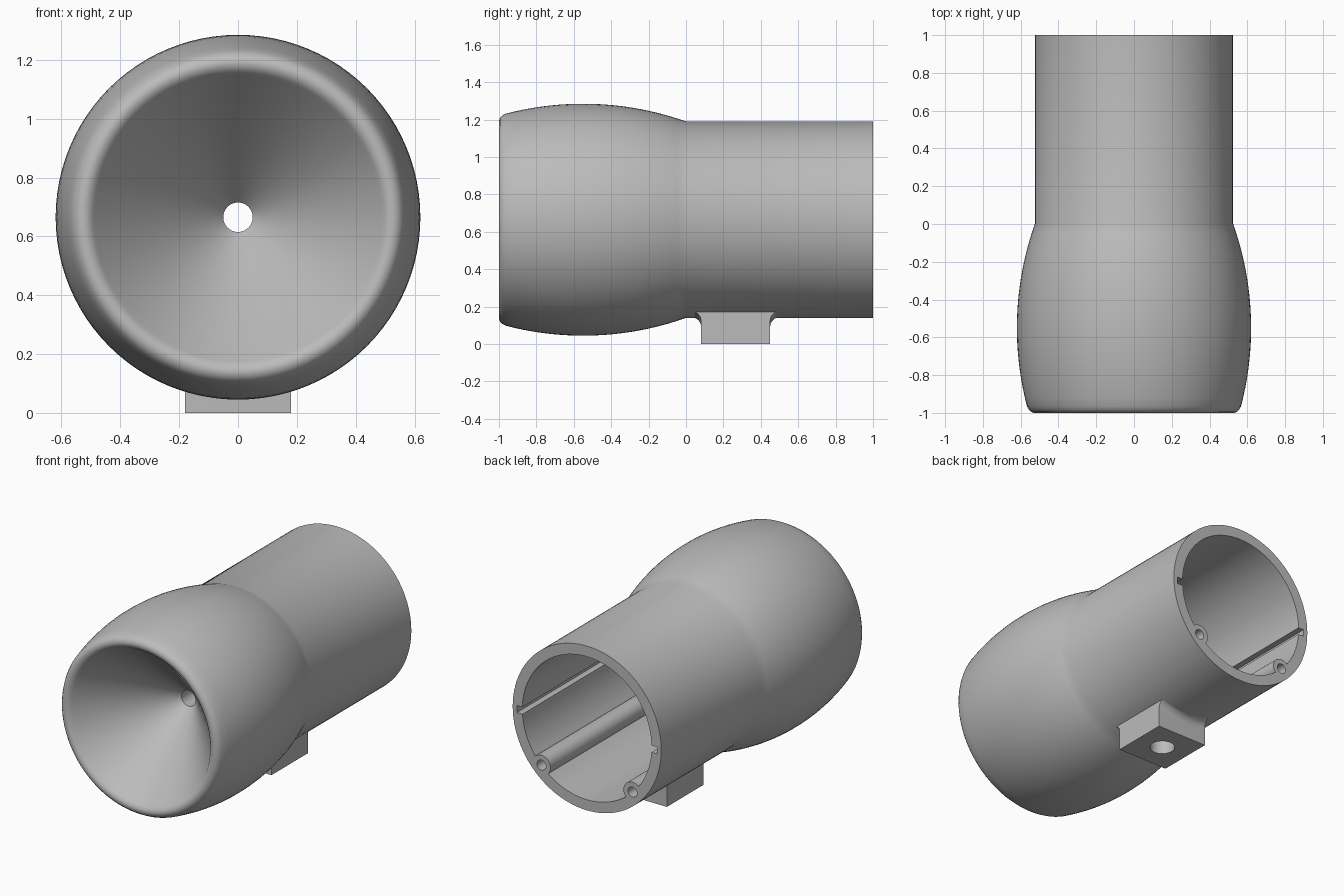
import bpy, bmesh, math
from mathutils import Matrix, Vector

AXIS_Z = 0.665      # height of the barrel axis
TUBE_R = 0.525
BORE_R = 0.457
BORE_END = -0.38

cube = bpy.data.objects.get("Cube")
if cube:
    bpy.data.objects.remove(cube, do_unlink=True)

grey = bpy.data.materials.new("plain grey")
grey.use_nodes = True
colour = (0.5, 0.5, 0.5, 1)
grey.diffuse_color = colour
grey.node_tree.nodes["Principled BSDF"].inputs["Base Color"].default_value = colour


def make_object(name, bm):
    bmesh.ops.recalc_face_normals(bm, faces=bm.faces)
    mesh = bpy.data.meshes.new(name)
    bm.to_mesh(mesh)
    bm.free()
    mesh.materials.append(grey)
    obj = bpy.data.objects.new(name, mesh)
    bpy.context.collection.objects.link(obj)
    return obj


def lathe(name, profile, steps=96):
    """Spin a closed (radius, y) outline about the barrel axis."""
    bm = bmesh.new()
    rings = []
    for i in range(steps):
        a = 2 * math.pi * i / steps
        rings.append([bm.verts.new((r * math.cos(a), y, AXIS_Z + r * math.sin(a)))
                      for r, y in profile])
    n = len(profile)
    for i in range(steps):
        a, b = rings[i], rings[(i + 1) % steps]
        for j in range(n):
            k = (j + 1) % n
            bm.faces.new((a[j], a[k], b[k], b[j]))
    return make_object(name, bm)


def rod(name, start, end, radius, steps=32):
    start, end = Vector(start), Vector(end)
    turn = (end - start).to_track_quat('Z', 'Y').to_matrix().to_4x4()
    bm = bmesh.new()
    bmesh.ops.create_cone(bm, cap_ends=True, segments=steps, radius1=radius,
                          radius2=radius, depth=(end - start).length,
                          matrix=Matrix.Translation((start + end) / 2) @ turn)
    return make_object(name, bm)


def box(name, centre, size):
    bm = bmesh.new()
    bmesh.ops.create_cube(bm, size=1, matrix=Matrix.Translation(centre)
                          @ Matrix.Diagonal((*size, 1)))
    return make_object(name, bm)


def combine(target, tool, operation):
    """Apply a boolean and discard the tool."""
    tool.hide_render = True
    mod = target.modifiers.new(operation, 'BOOLEAN')
    mod.operation, mod.object, mod.solver = operation, tool, 'EXACT'
    bpy.context.view_layer.objects.active = target
    bpy.ops.object.modifier_apply(modifier=mod.name)
    bpy.data.objects.remove(tool, do_unlink=True)


def smooth(obj):
    bpy.ops.object.select_all(action='DESELECT')
    obj.select_set(True)
    bpy.context.view_layer.objects.active = obj
    bpy.ops.object.shade_smooth_by_angle(angle=math.radians(30))


# Barrel: straight tube, swelling front, rounded lip, funnel and rear bore
swell_r = 1.64
outline = [(BORE_R, 1), (TUBE_R, 1)]
for i in range(21):
    y = -0.965 * i / 20
    outline.append((0.62 - swell_r + math.sqrt(swell_r ** 2 - (y + 0.55) ** 2), y))
outline[2] = (TUBE_R, 0)
outline += [(0.557, -0.982), (0.546, -0.994), (0.53, -1), (0.517, -0.999),
            (0.504, -0.993), (0.493, -0.983), (0.484, -0.97),
            (0.05, -0.5), (0.05, BORE_END), (BORE_R, BORE_END)]
barrel = lathe("barrel", outline)

# Screw posts along the lower inside wall, and side slots
for side in (-1, 1):
    x, z = side * 0.322, AXIS_Z - 0.322
    combine(barrel, rod("screw_post", (x, BORE_END - 0.02, z), (x, 1, z), 0.064), 'UNION')
for side in (-1, 1):
    x, z = side * 0.322, AXIS_Z - 0.322
    combine(barrel, rod("screw_hole", (x, 0.5, z), (x, 1.1, z), 0.032), 'DIFFERENCE')
    combine(barrel, box("side_slot", (side * 0.45, 0.36, AXIS_Z - 0.01),
                        (0.09, 1.46, 0.045)), 'DIFFERENCE')
smooth(barrel)

# Mounting foot: fillets at front and back follow the tube's underside
FRONT, BACK, HALF, FILLET = 0.08, 0.45, 0.18, 0.05
bm = bmesh.new()
sections = []
for i in range(17):
    x = HALF * (i / 8 - 1)
    top = AXIS_Z - math.sqrt(TUBE_R ** 2 - x * x) + 0.003
    arc = []
    for k in range(9):
        a = math.pi / 2 * k / 8
        arc.append((FILLET * (1 - math.sin(a)), top - FILLET * (1 - math.cos(a))))
    points = [(FRONT - d, z) for d, z in arc] + [(FRONT, 0), (BACK, 0)]
    points += [(BACK + d, z) for d, z in reversed(arc)]
    points += [(BACK, top + 0.02), (FRONT, top + 0.02)]
    sections.append([bm.verts.new((x, y, z)) for y, z in points])
for a, b in zip(sections, sections[1:]):
    for j in range(len(a)):
        k = (j + 1) % len(a)
        bm.faces.new((a[j], a[k], b[k], b[j]))
bm.faces.new(sections[0])
bm.faces.new(sections[-1])
foot = make_object("mounting_foot", bm)

# Blind screw hole in the underside of the foot
mid = (FRONT + BACK) / 2
combine(foot, rod("foot_hole", (0, mid, -0.05), (0, mid, 0.13), 0.075, 48), 'DIFFERENCE')
smooth(foot)
